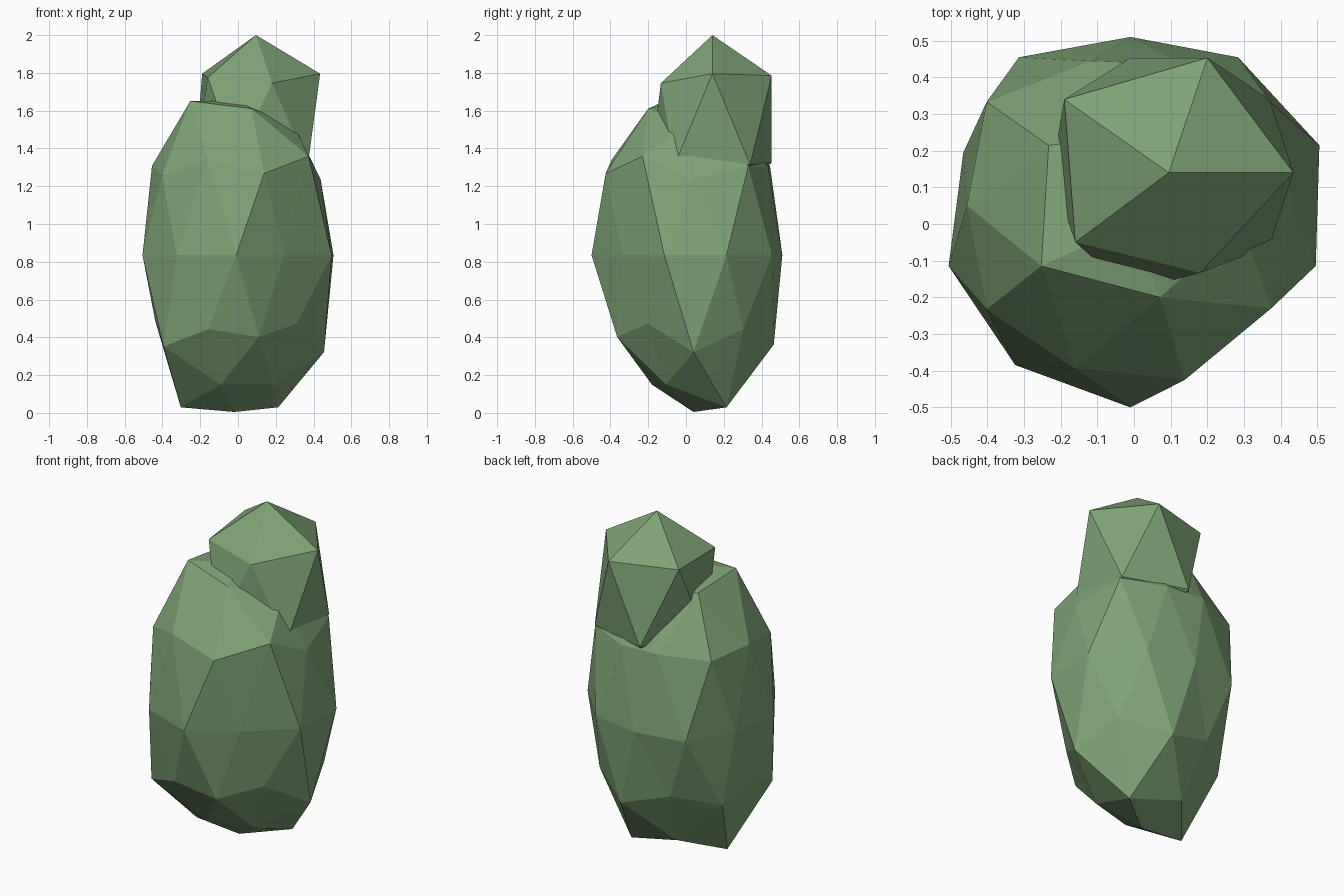
import bpy
import bmesh
import math
from mathutils import Vector

default_cube = bpy.data.objects.get("Cube")
if default_cube:
    bpy.data.objects.remove(default_cube, do_unlink=True)


def make_material(name, colour):
    material = bpy.data.materials.new(name)
    material.use_nodes = True
    material.diffuse_color = colour
    shader = material.node_tree.nodes["Principled BSDF"]
    shader.inputs["Base Color"].default_value = colour
    shader.inputs["Roughness"].default_value = 0.9
    return material


def ring_order(vert):
    """Sort from the bottom ring up, then counter-clockwise from +x."""
    angle = math.degrees(math.atan2(vert.co.y, vert.co.x))
    return (round(vert.co.z, 2), (angle + 9) % 360)


def make_clump(name, subdivisions, centre, size, nudges, material):
    """Faceted icosphere, stretched and roughened by nudges in hundredths."""
    bm = bmesh.new()
    bmesh.ops.create_icosphere(bm, subdivisions=subdivisions, radius=1)
    ordered_verts = sorted(bm.verts, key=ring_order)
    offsets = [offset for ring in nudges for offset in ring]
    for vert, offset in zip(ordered_verts, offsets):
        stretched = Vector(a * b for a, b in zip(vert.co, size))
        vert.co = Vector(centre) + stretched + Vector(offset) / 100
    bmesh.ops.recalc_face_normals(bm, faces=bm.faces)

    mesh = bpy.data.meshes.new(name)
    bm.to_mesh(mesh)
    bm.free()
    mesh.materials.append(material)
    clump = bpy.data.objects.new(name, mesh)
    bpy.context.collection.objects.link(clump)
    return clump


leaf_green = make_material("leaf_green", (0.21, 0.37, 0.18, 1))

# Irregularity of the large clump, one row per ring from bottom to top
lower_nudges = [
    [(-2, 4, 7)],
    [(0, 6, -4), (-4, 1, 5), (-4, 4, -4), (-1, 7, 8), (-3, 5, 8)],
    [(3, 4, -4), (-2, 6, 0), (-6, -2, 3), (-5, -1, -1), (-2, 4, 4)],
    [(0, 4, 1), (-4, -2, 2), (1, 0, 5), (-2, 5, 1), (-5, 6, 4)],
    [(3, 6, 0), (-1, 5, 0), (-1, 1, 0), (-2, 5, 0), (1, 4, 0),
     (-3, 4, 0), (-3, 2, 0), (-1, 0, 0), (-5, 7, 0), (2, 4, 0)],
    [(-1, 3, 0), (-1, 1, 6), (-4, 7, 6), (-4, 3, 2), (0, 0, 3)],
    [(3, 8, 0), (1, 4, 0), (-3, 5, 0), (-3, 1, 3), (3, 2, 5)],
    [(3, 0, -7), (0, 0, -4), (-2, 6, 2), (-4, 4, 5), (-1, 5, 1)],
    [(0, 0, -8)],
]

# Irregularity of the small clump
upper_nudges = [
    [(0, 0, 0)],
    [(0, 0, -3), (0, -1, -2), (2, 0, 0), (0, 0, 0), (0, 0, -3)],
    [(0, 0, 4), (0, -1, 3), (-1, 0, 4), (2, 1, 2), (-2, 5, -1)],
    [(0, 0, -1)],
]

# Large egg-shaped clump with the smaller one sunk into its top
make_clump("lower_foliage", 2, (0, 0, 0.835), (0.5, 0.5, 0.9),
           lower_nudges, leaf_green)
make_clump("upper_foliage", 1, (0.095, 0.14, 1.55), (0.38, 0.38, 0.46),
           upper_nudges, leaf_green)
